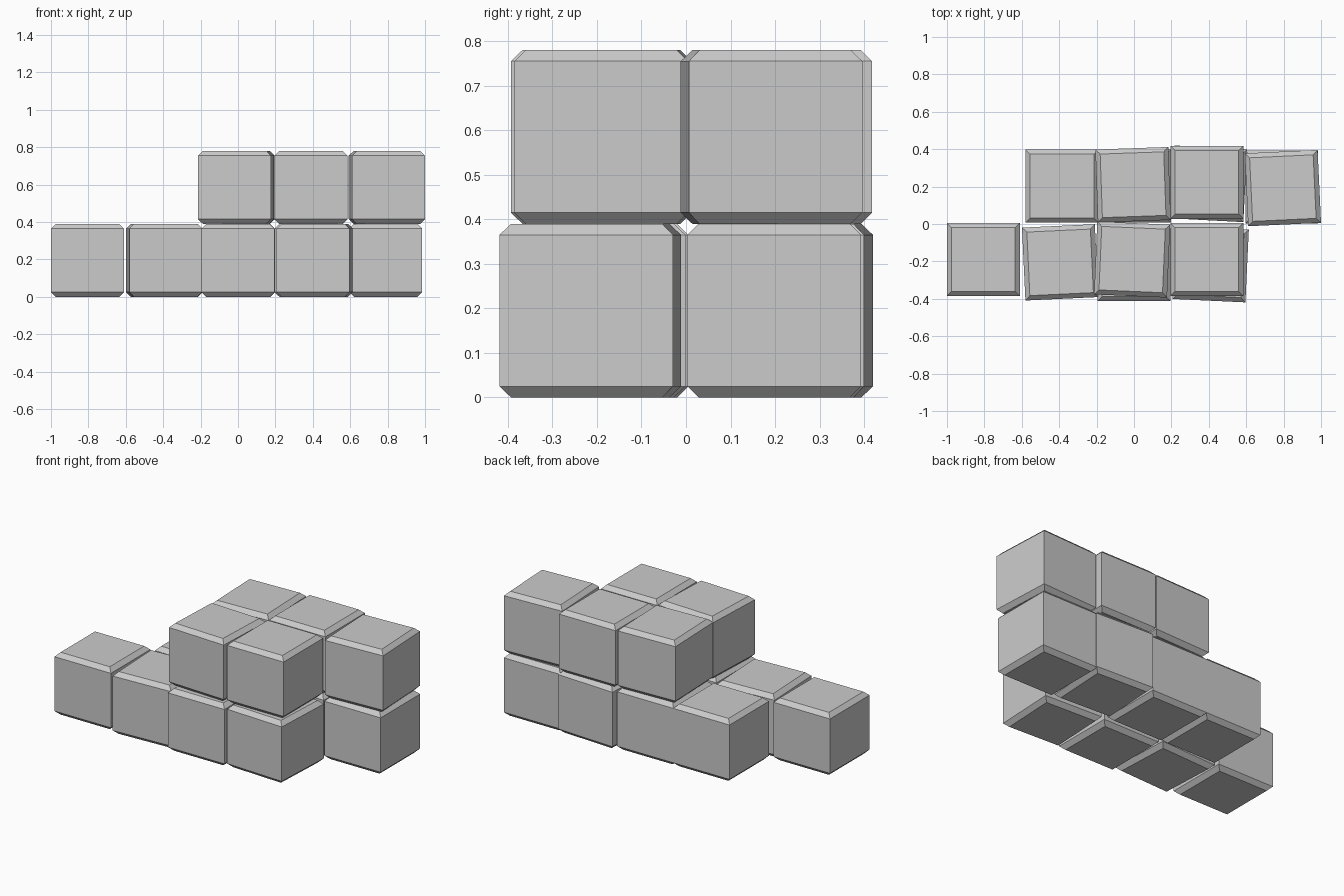
import bpy, bmesh
from math import radians

if "Cube" in bpy.data.objects:
    bpy.data.objects.remove(bpy.data.objects["Cube"])

SIZE = 0.39      # block edge length
CHAMFER = 0.025  # bevel on top and bottom rims; upright edges stay sharp


def block_mesh():
    """Box with chamfered top and bottom rims, built as stacked square rings."""
    h, c = SIZE / 2, CHAMFER
    profile = [(h - c, 0), (h, c), (h, SIZE - c), (h - c, SIZE)]
    bm = bmesh.new()
    rings = [[bm.verts.new((sx * r, sy * r, z))
              for sx, sy in ((-1, -1), (1, -1), (1, 1), (-1, 1))]
             for r, z in profile]
    for low, high in zip(rings, rings[1:]):
        for i in range(4):
            j = (i + 1) % 4
            bm.faces.new((low[i], low[j], high[j], high[i]))
    bm.faces.new(rings[0][::-1])
    bm.faces.new(rings[-1])
    mesh = bpy.data.meshes.new("block")
    bm.to_mesh(mesh)
    bm.free()
    return mesh


def place_row(name, mesh, level, blocks):
    for i, (x, y, turn) in enumerate(blocks, 1):
        ob = bpy.data.objects.new(f"{name}_block_{i}", mesh)
        ob.location = (x, y, level * SIZE)
        ob.rotation_euler.z = radians(turn)
        bpy.context.collection.objects.link(ob)


block = block_mesh()

# Lower layer: (x, y, turn in degrees)
place_row("lower_front", block, 0, [
    (-0.805, -0.19, 0), (-0.395, -0.205, 2.7), (0.0, -0.218, 0), (0.41, -0.215, -2.7)])
place_row("lower_back", block, 0, [
    (-0.385, 0.203, 0), (0.002, 0.203, 0), (0.40, 0.215, -3), (0.79, 0.198, 0)])

# Upper layer
place_row("upper_front", block, 1, [
    (-0.01, -0.19, -2.5), (0.39, -0.19, 0)])
place_row("upper_back", block, 1, [
    (-0.005, 0.21, 2), (0.39, 0.223, 0), (0.796, 0.192, 2.7)])
